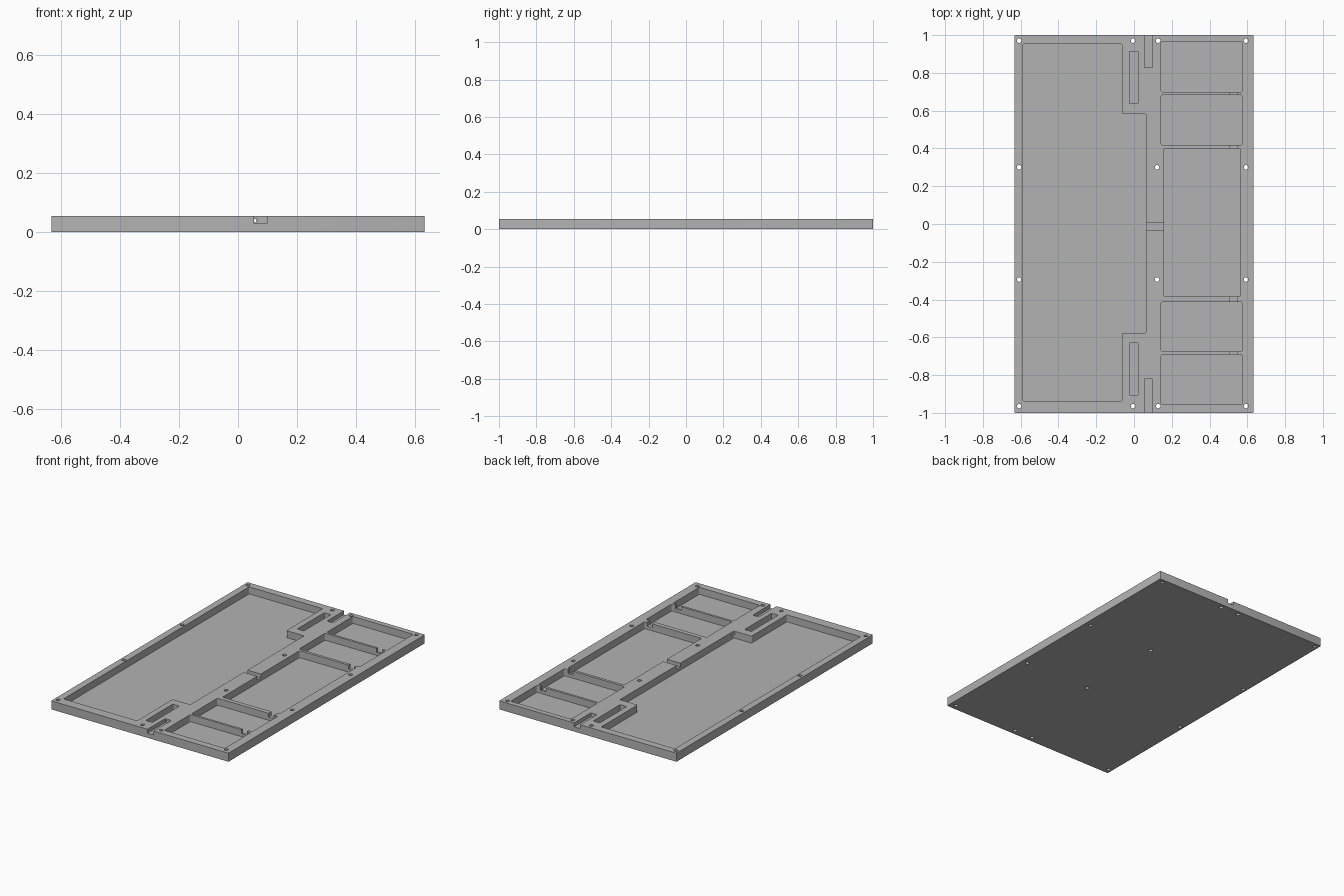
import bpy
import bmesh
from mathutils import Matrix

old = bpy.data.objects.get("Cube")
if old:
    bpy.data.objects.remove(old, do_unlink=True)

TOP, FLOOR, SHALLOW = 0.055, 0.01, 0.03

grey = bpy.data.materials.new("plain grey")
grey.use_nodes = True
colour = (0.45, 0.45, 0.45, 1)
grey.diffuse_color = colour
grey.node_tree.nodes["Principled BSDF"].inputs["Base Color"].default_value = colour


def make_object(name, bm):
    mesh = bpy.data.meshes.new(name)
    bmesh.ops.recalc_face_normals(bm, faces=bm.faces)
    bm.to_mesh(mesh)
    bm.free()
    mesh.materials.append(grey)
    obj = bpy.data.objects.new(name, mesh)
    bpy.context.collection.objects.link(obj)
    return obj


def prism(name, outline, z0, z1, radius=0.0):
    """Extrude an outline upwards, with rounded upright edges."""
    bm = bmesh.new()
    face = bm.faces.new([bm.verts.new((x, y, z0)) for x, y in outline])
    made = bmesh.ops.extrude_face_region(bm, geom=[face])["geom"]
    verts = [v for v in made if isinstance(v, bmesh.types.BMVert)]
    bmesh.ops.translate(bm, verts=verts, vec=(0, 0, z1 - z0))
    if radius:
        upright = [e for e in bm.edges
                   if abs(e.verts[0].co.z - e.verts[1].co.z) > 0.001]
        bmesh.ops.bevel(bm, geom=upright, offset=radius, segments=4,
                        profile=0.5, affect='EDGES')
    return make_object(name, bm)


def box(name, x0, x1, y0, y1, z0, z1, radius=0.0):
    return prism(name, [(x0, y0), (x1, y0), (x1, y1), (x0, y1)], z0, z1, radius)


def rod(name, radius, length, place):
    bm = bmesh.new()
    bmesh.ops.create_cone(bm, cap_ends=True, segments=16, radius1=radius,
                          radius2=radius, depth=length, matrix=place)
    return make_object(name, bm)


def cut(cutter):
    """Subtract a cutter from the tray and discard it."""
    cutter.hide_render = True
    mod = tray.modifiers.new("cut", 'BOOLEAN')
    mod.operation, mod.solver, mod.object = 'DIFFERENCE', 'EXACT', cutter
    bpy.context.view_layer.objects.active = tray
    bpy.ops.object.modifier_apply(modifier=mod.name)
    bpy.data.objects.remove(cutter, do_unlink=True)


# Base slab
tray = box("tray", -0.632, 0.632, -1, 1, 0, TOP, 0.004)
HIGH = TOP + 0.02

# Large stepped compartment
cut(prism("main_pocket", [
    (-0.588, -0.937), (-0.063, -0.937), (-0.063, -0.577), (0.063, -0.577),
    (0.063, 0.583), (-0.063, 0.583), (-0.063, 0.953), (-0.588, 0.953)],
    FLOOR, HIGH, 0.007))

# Row of compartments on the left side
for y0, y1 in ((0.698, 0.966), (0.418, 0.683), (-0.675, -0.413), (-0.955, -0.69)):
    cut(box("side_pocket", 0.143, 0.574, y0, y1, FLOOR, HIGH, 0.01))
cut(box("centre_pocket", 0.159, 0.563, -0.384, 0.40, FLOOR, HIGH, 0.007))

# Shallow channels joining the compartments
for y in (0.69, 0.409, -0.398, -0.682):
    cut(box("rib_channel", 0.508, 0.547, y - 0.02, y + 0.02, SHALLOW, HIGH))
cut(box("bridge_channel", 0.05, 0.17, -0.032, 0.005, SHALLOW, HIGH))

# Mirrored slots, edge notches and cable bores
for s in (1, -1):
    def span(a, b):
        return sorted((s * a + 0.004, s * b + 0.004))
    cut(box("long_slot", -0.024, 0.023, *span(0.634, 0.909), FLOOR, HIGH, 0.004))
    cut(box("edge_notch", 0.055, 0.098, *span(0.824, 1.05), SHALLOW, HIGH))
    cut(rod("cable_bore", 0.006, 0.3,
            Matrix.Translation((0.06, s * 0.70, 0.039)) @ Matrix.Rotation(1.5708, 4, 'X')))

# Screw holes through the slab
holes = [(x, y) for x in (-0.608, -0.005, 0.128, 0.593) for y in (0.97, -0.964)]
holes += [(x, y) for x in (-0.608, 0.122, 0.593) for y in (0.30, -0.294)]
for x, y in holes:
    cut(rod("screw_hole", 0.012, 0.3, Matrix.Translation((x, y, 0))))

bpy.ops.object.select_all(action='DESELECT')
tray.select_set(True)
bpy.context.view_layer.objects.active = tray
bpy.ops.object.shade_smooth_by_angle()
